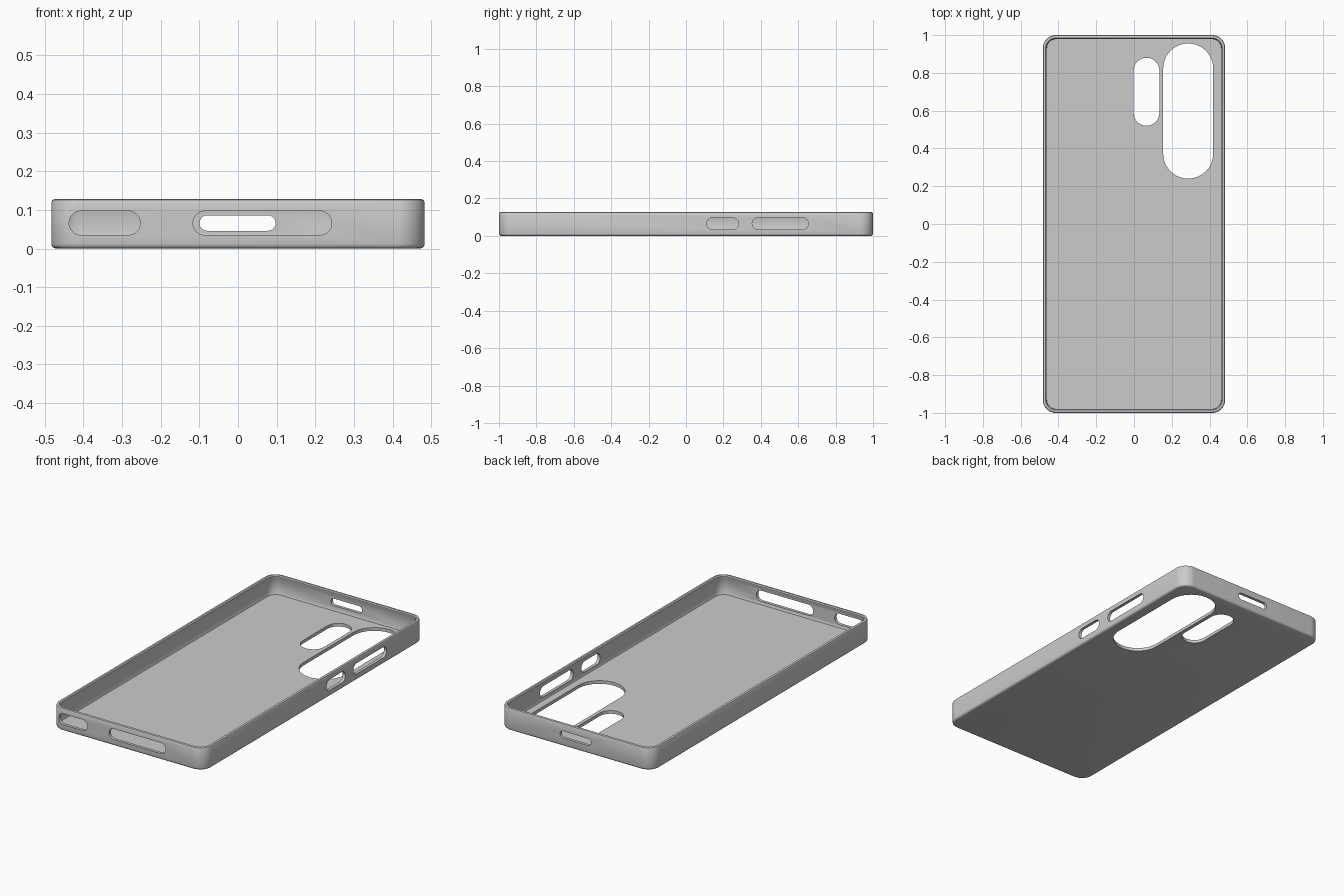
import bpy, bmesh
from math import pi, cos, sin, radians
from mathutils import Vector, Matrix

cube = bpy.data.objects.get("Cube")
if cube:
    bpy.data.objects.remove(cube, do_unlink=True)

HALF_X, HALF_Y, CORNER = 0.483, 1.0, 0.07
FLOOR = 0.018

grey = bpy.data.materials.new("soft_grey")
grey.use_nodes = True
colour = (0.6, 0.6, 0.6, 1)
grey.diffuse_color = colour
grey.node_tree.nodes["Principled BSDF"].inputs["Base Color"].default_value = colour


def rounded_outline(hx, hy, r, steps=12):
    """Counter-clockwise outline of a rounded rectangle."""
    pts = []
    for k, (sx, sy) in enumerate([(1, 1), (-1, 1), (-1, -1), (1, -1)]):
        for i in range(steps + 1):
            a = (k + i / steps) * pi / 2
            pts.append((sx * (hx - r) + r * cos(a), sy * (hy - r) + r * sin(a)))
    return pts


def loft(name, outlines):
    """Closed solid through a list of (outline, height) rings."""
    bm = bmesh.new()
    rings = [[bm.verts.new((x, y, z)) for x, y in pts] for pts, z in outlines]
    n = len(rings[0])
    for low, high in zip(rings, rings[1:]):
        for i in range(n):
            j = (i + 1) % n
            bm.faces.new((low[i], low[j], high[j], high[i]))
    bm.faces.new(rings[0][::-1])
    bm.faces.new(rings[-1])
    bmesh.ops.recalc_face_normals(bm, faces=bm.faces)
    mesh = bpy.data.meshes.new(name)
    bm.to_mesh(mesh)
    bm.free()
    obj = bpy.data.objects.new(name, mesh)
    bpy.context.collection.objects.link(obj)
    mesh.materials.append(grey)
    return obj


# Shell section: (inset from the outside, height), up the outer wall,
# over the rounded lip and down to the tray floor
section = [(0.012, 0), (0.006, 0.0016), (0.0016, 0.006), (0, 0.012),
           (0, 0.119), (0.003, 0.1255), (0.009, 0.128), (0.015, 0.127),
           (0.02, 0.122), (0.02, 0.114), (0.017, 0.108), (0.017, 0.026),
           (0.021, FLOOR)]
case = loft("phone_case", [
    (rounded_outline(HALF_X - d, HALF_Y - d, CORNER - d), z) for d, z in section])


def cut_slot(name, centre, width, height, turn):
    """Cut a stadium-shaped opening straight through one wall."""
    r = min(width, height) / 2 - 0.0002
    pts = rounded_outline(width / 2, height / 2, r)
    cutter = loft(name, [(pts, -0.05), (pts, 0.05)])
    cutter.data.transform(Matrix.Translation(Vector(centre)) @ turn)
    cutter.hide_render = True
    mod = case.modifiers.new(name, "BOOLEAN")
    mod.operation = "DIFFERENCE"
    mod.solver = "EXACT"
    mod.object = cutter
    bpy.context.view_layer.objects.active = case
    bpy.ops.object.modifier_apply(modifier=name)
    bpy.data.objects.remove(cutter, do_unlink=True)


flat = Matrix.Identity(4)
end_wall = Matrix.Rotation(pi / 2, 4, "X")
side_wall = Matrix.Rotation(pi / 2, 4, "Z") @ end_wall
MID = 0.066

# Camera openings in the floor
cut_slot("large_camera_opening", (0.287, 0.598, 0), 0.265, 0.715, flat)
cut_slot("small_camera_opening", (0.066, 0.7, 0), 0.136, 0.36, flat)
# Port and speaker openings in the end walls
cut_slot("port_opening", (0.063, -HALF_Y, MID), 0.359, 0.062, end_wall)
cut_slot("stylus_opening", (-0.345, -HALF_Y, MID), 0.184, 0.062, end_wall)
cut_slot("top_opening", (-0.001, HALF_Y, MID), 0.197, 0.04, end_wall)
# Button openings in the side wall
cut_slot("power_opening", (HALF_X, 0.196, MID), 0.17, 0.062, side_wall)
cut_slot("volume_opening", (HALF_X, 0.504, MID), 0.3, 0.062, side_wall)

# Smooth the rounded edges, keep the cut edges crisp
bpy.ops.object.select_all(action="DESELECT")
case.select_set(True)
bpy.context.view_layer.objects.active = case
bpy.ops.object.shade_smooth_by_angle(angle=radians(35))
